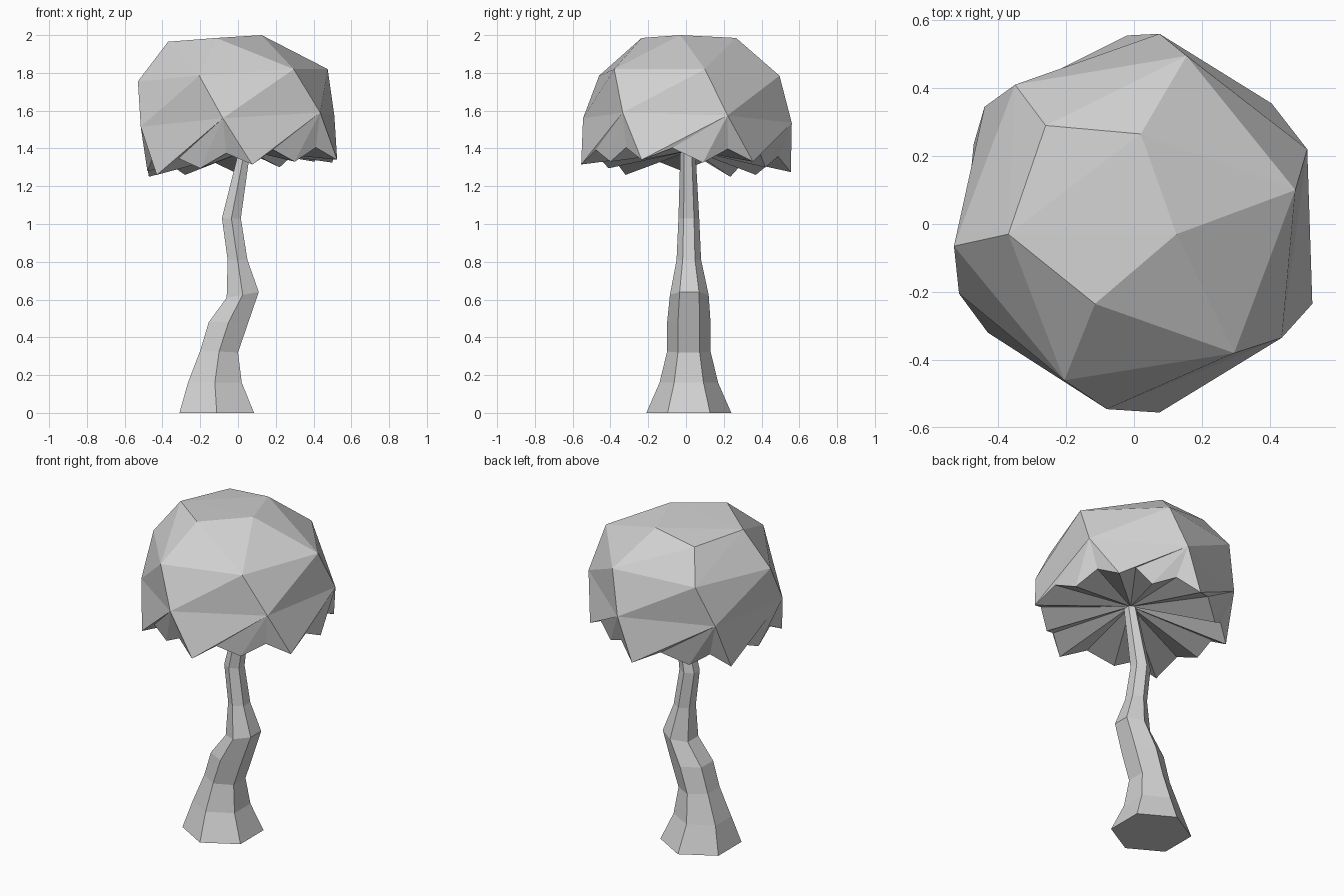
import bpy
import bmesh
import math
from mathutils import Vector

default_cube = bpy.data.objects.get("Cube")
if default_cube:
    bpy.data.objects.remove(default_cube, do_unlink=True)

GREY = (0.64, 0.64, 0.64, 1.0)
grey = bpy.data.materials.new("plain_grey")
grey.use_nodes = True
grey.diffuse_color = GREY
grey.node_tree.nodes["Principled BSDF"].inputs["Base Color"].default_value = GREY


def finish(bm, name):
    """Turn a bmesh into a flat shaded grey object."""
    bmesh.ops.recalc_face_normals(bm, faces=bm.faces[:])
    mesh = bpy.data.meshes.new(name)
    bm.to_mesh(mesh)
    bm.free()
    mesh.materials.append(grey)
    obj = bpy.data.objects.new(name, mesh)
    bpy.context.collection.objects.link(obj)
    return obj


def add_verts(bm, points):
    return [bm.verts.new(p) for p in points]


# Trunk: crooked stack of six-sided rings
# each ring: left x, right x, left z, right z, front y, back y
trunk_rings = [
    (-.31, .085, 0, 0, -.21, .24),
    (-.265, .02, .16, .16, -.14, .17),
    (-.2, 0, .33, .32, -.1, .13),
    (-.155, .055, .48, .48, -.1, .13),
    (-.06, .11, .61, .64, -.085, .12),
    (-.055, .05, .81, .81, -.05, .08),
    (-.085, .015, 1.03, 1.03, -.04, .07),
    (.005, .065, 1.39, 1.39, -.03, .05),
]
bm = bmesh.new()
previous = None
for x0, x1, z0, z1, y0, y1 in trunk_rings:
    ring = []
    for k in range(6):
        a = math.radians(30 + 60 * k)
        t = 0.5 + 0.5 * math.cos(a) / math.cos(math.radians(30))
        y = (y0 + y1) / 2 + (y1 - y0) / 2 * math.sin(a)
        ring.append(bm.verts.new((x0 + (x1 - x0) * t, y, z0 + (z1 - z0) * t)))
    if previous:
        for k in range(6):
            n = (k + 1) % 6
            bm.faces.new((previous[k], previous[n], ring[n], ring[k]))
    else:
        bm.faces.new(ring)
    previous = ring
bm.faces.new(previous)
finish(bm, "trunk")

# Crown: faceted dome, jagged skirt and folded underside
dome_top = [(-.26, .29, 1.95), (.02, .265, 1.985), (.125, -.03, 2),
            (-.115, -.235, 1.985), (-.37, -.03, 1.965)]
dome_middle = [(-.35, .41, 1.77), (.155, .495, 1.785), (.475, .1, 1.82),
               (.295, -.38, 1.82), (-.205, -.46, 1.785), (-.53, -.065, 1.755)]
dome_low = [(-.08, -.545, 1.56), (.435, -.335, 1.59), (.51, .22, 1.575),
            (.075, .56, 1.535), (-.44, .345, 1.53), (-.515, -.205, 1.515)]
tips = [(.075, -.555, 1.315), (.3, -.4, 1.33), (.525, -.235, 1.34),
        (.5, .09, 1.325), (.405, .355, 1.33), (.22, .42, 1.3),
        (-.02, .555, 1.275), (-.28, .37, 1.26), (-.472, .235, 1.25),
        (-.48, -.02, 1.28), (-.43, -.32, 1.26), (-.2, -.41, 1.295)]

bm = bmesh.new()
low = add_verts(bm, dome_low)
dome = low + add_verts(bm, dome_top + dome_middle)
bmesh.ops.convex_hull(bm, input=dome)
low_set = set(low)
caps = [f for f in bm.faces if all(v in low_set for v in f.verts)]
bmesh.ops.delete(bm, geom=caps, context='FACES')

# Jagged rim: a raised notch between each pair of tips
rim_points = []
for i, tip in enumerate(tips):
    here, after = Vector(tip), Vector(tips[(i + 1) % len(tips)])
    rim_points += [here, (here + after) / 2 + Vector((0, 0, .07))]
rim = add_verts(bm, rim_points)
heart = bm.verts.new((.05, .03, 1.39))
count = len(rim)
for i, v in enumerate(low):
    start = 4 * (i - 1)
    for k in range(start, start + 4):
        bm.faces.new((v, rim[k % count], rim[(k + 1) % count]))
    bm.faces.new((v, rim[4 * i], low[(i + 1) % len(low)]))
for k in range(count):
    bm.faces.new((heart, rim[(k + 1) % count], rim[k]))
finish(bm, "crown")
